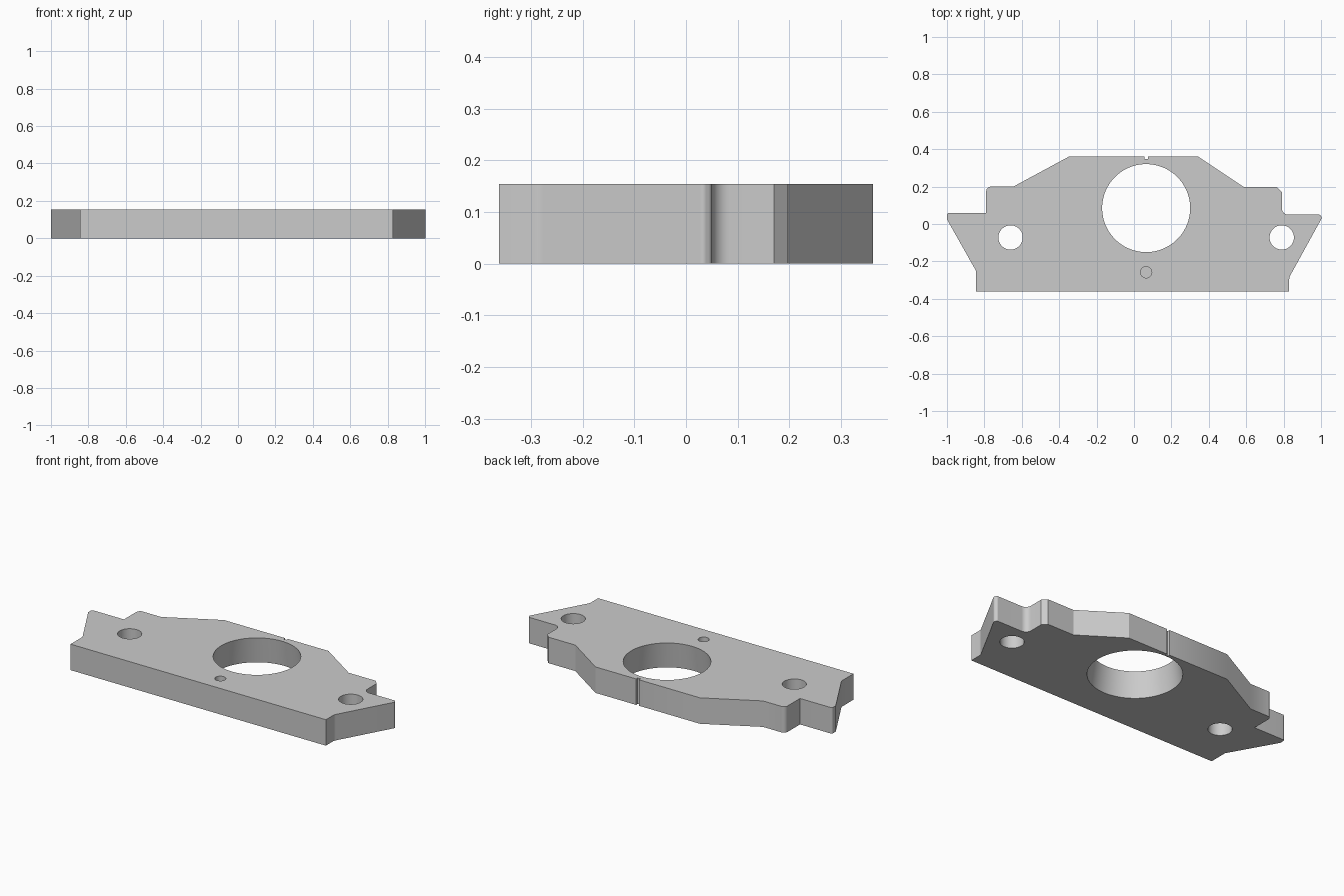
import bpy, bmesh, math
from mathutils import Vector

cube = bpy.data.objects.get("Cube")
if cube:
    bpy.data.objects.remove(cube, do_unlink=True)

THICK = 0.154
AXIS_X = 0.065

grey = bpy.data.materials.new("plain grey")
grey.use_nodes = True
colour = (0.6, 0.6, 0.6, 1)
grey.diffuse_color = colour
grey.node_tree.nodes["Principled BSDF"].inputs["Base Color"].default_value = colour


def add_object(name, bm):
    bmesh.ops.recalc_face_normals(bm, faces=bm.faces)
    mesh = bpy.data.meshes.new(name)
    bm.to_mesh(mesh)
    bm.free()
    mesh.materials.append(grey)
    obj = bpy.data.objects.new(name, mesh)
    bpy.context.collection.objects.link(obj)
    return obj


def rounded(corners, steps=8):
    """Replace each (x, y, radius) corner by a tangent arc."""
    out = []
    for i, (x, y, r) in enumerate(corners):
        p = Vector((x, y))
        if not r:
            out.append(p)
            continue
        a = (Vector(corners[i - 1][:2]) - p).normalized()
        b = (Vector(corners[(i + 1) % len(corners)][:2]) - p).normalized()
        half = a.angle(b) / 2
        centre = p + (a + b).normalized() * (r / math.sin(half))
        start = p + a * (r / math.tan(half)) - centre
        end = p + b * (r / math.tan(half)) - centre
        for k in range(steps + 1):
            t = k / steps * (math.pi - 2 * half)
            sweep = math.pi - 2 * half
            arm = start * math.sin(sweep - t) + end * math.sin(t)
            out.append(centre + arm.normalized() * r)
    return out


# Plate outline, anticlockwise from the front left corner, with corner radii
corners = [
    (-0.845, -0.362, 0), (0.83, -0.362, 0), (0.83, -0.285, 0.04),
    (1.005, 0.033, 0.012), (0.995, 0.05, 0.012), (0.79, 0.05, 0.035),
    (0.79, 0.17, 0), (0.765, 0.197, 0), (0.588, 0.197, 0), (0.34, 0.362, 0),
    # Small locating notch in the back edge
    (AXIS_X + 0.009, 0.362, 0), (AXIS_X + 0.009, 0.347, 0),
    (AXIS_X - 0.009, 0.347, 0), (AXIS_X - 0.009, 0.362, 0),
    (-0.345, 0.362, 0), (-0.645, 0.2, 0), (-0.79, 0.2, 0.025),
    (-0.79, 0.06, 0), (-1.0, 0.06, 0.012), (-1.0, 0.025, 0), (-0.845, -0.25, 0),
]
bm = bmesh.new()
base = bm.faces.new([bm.verts.new((p.x, p.y, 0)) for p in rounded(corners)])
top = bmesh.ops.extrude_face_region(bm, geom=[base], use_keep_orig=True)["geom"]
bmesh.ops.translate(bm, vec=(0, 0, THICK),
                    verts=[v for v in top if isinstance(v, bmesh.types.BMVert)])
plate = add_object("mounting_plate", bm)


def drill(name, x, y, r_bottom, r_top, z0, z1, sides=64):
    """Cut a straight or tapered round hole into the plate."""
    bm = bmesh.new()
    bmesh.ops.create_cone(bm, cap_ends=True, segments=sides, radius1=r_bottom,
                          radius2=r_top, depth=z1 - z0)
    bmesh.ops.translate(bm, verts=bm.verts, vec=(x, y, (z0 + z1) / 2))
    cutter = add_object(name, bm)
    mod = plate.modifiers.new(name, "BOOLEAN")
    mod.operation = "DIFFERENCE"
    mod.solver = "EXACT"
    mod.object = cutter
    bpy.context.view_layer.objects.active = plate
    bpy.ops.object.modifier_apply(modifier=name)
    bpy.data.objects.remove(cutter, do_unlink=True)


# Tapered central bore, two bolt holes and a shallow pin hole
drill("central_bore", AXIS_X, 0.085, 0.257, 0.234, -0.01, THICK + 0.01, 96)
for side, name in ((-1, "right_bolt_hole"), (1, "left_bolt_hole")):
    drill(name, AXIS_X + side * 0.725, -0.072, 0.065, 0.065, -0.05, THICK + 0.05)
drill("pin_hole", AXIS_X, -0.258, 0.03, 0.03, 0.05, THICK + 0.05, 32)

bpy.ops.object.select_all(action="DESELECT")
plate.select_set(True)
bpy.context.view_layer.objects.active = plate
bpy.ops.object.shade_smooth_by_angle(angle=math.radians(30))
